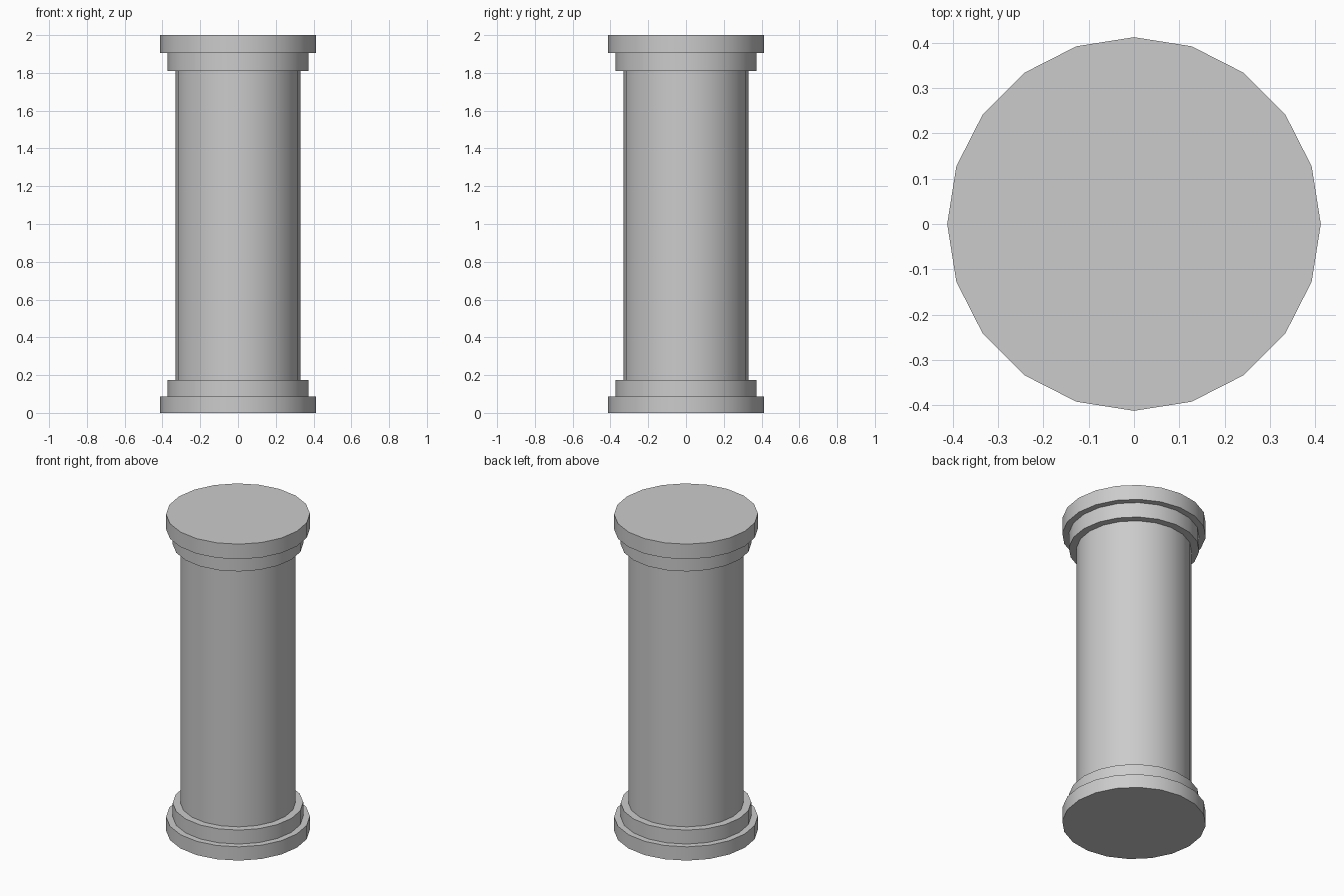
import bpy, bmesh, math

if "Cube" in bpy.data.objects:
    bpy.data.objects.remove(bpy.data.objects["Cube"])

SIDES = 20

# Outline of the column as (radius, height), from the base up
profile = [
    (0.412, 0.0), (0.412, 0.087),    # lower plinth
    (0.374, 0.087), (0.374, 0.175),  # lower collar
    (0.33, 0.175), (0.33, 1.81),     # shaft
    (0.374, 1.81), (0.374, 1.905),   # upper collar
    (0.412, 1.905), (0.412, 2.0),    # top slab
]

# Turn the outline into one closed 20-sided shell
bm = bmesh.new()
angles = [2 * math.pi * i / SIDES for i in range(SIDES)]
rings = [[bm.verts.new((r * math.cos(a), r * math.sin(a), z)) for a in angles]
         for r, z in profile]
for low, high in zip(rings, rings[1:]):
    for i in range(SIDES):
        j = (i + 1) % SIDES
        bm.faces.new((low[i], low[j], high[j], high[i]))
bm.faces.new(rings[0][::-1])
bm.faces.new(rings[-1])
bmesh.ops.recalc_face_normals(bm, faces=bm.faces[:])

mesh = bpy.data.meshes.new("column")
bm.to_mesh(mesh)
bm.free()
column = bpy.data.objects.new("column", mesh)
bpy.context.collection.objects.link(column)

# Smooth round sides, crisp steps
bpy.context.view_layer.objects.active = column
column.select_set(True)
bpy.ops.object.shade_smooth_by_angle(angle=math.radians(30))
